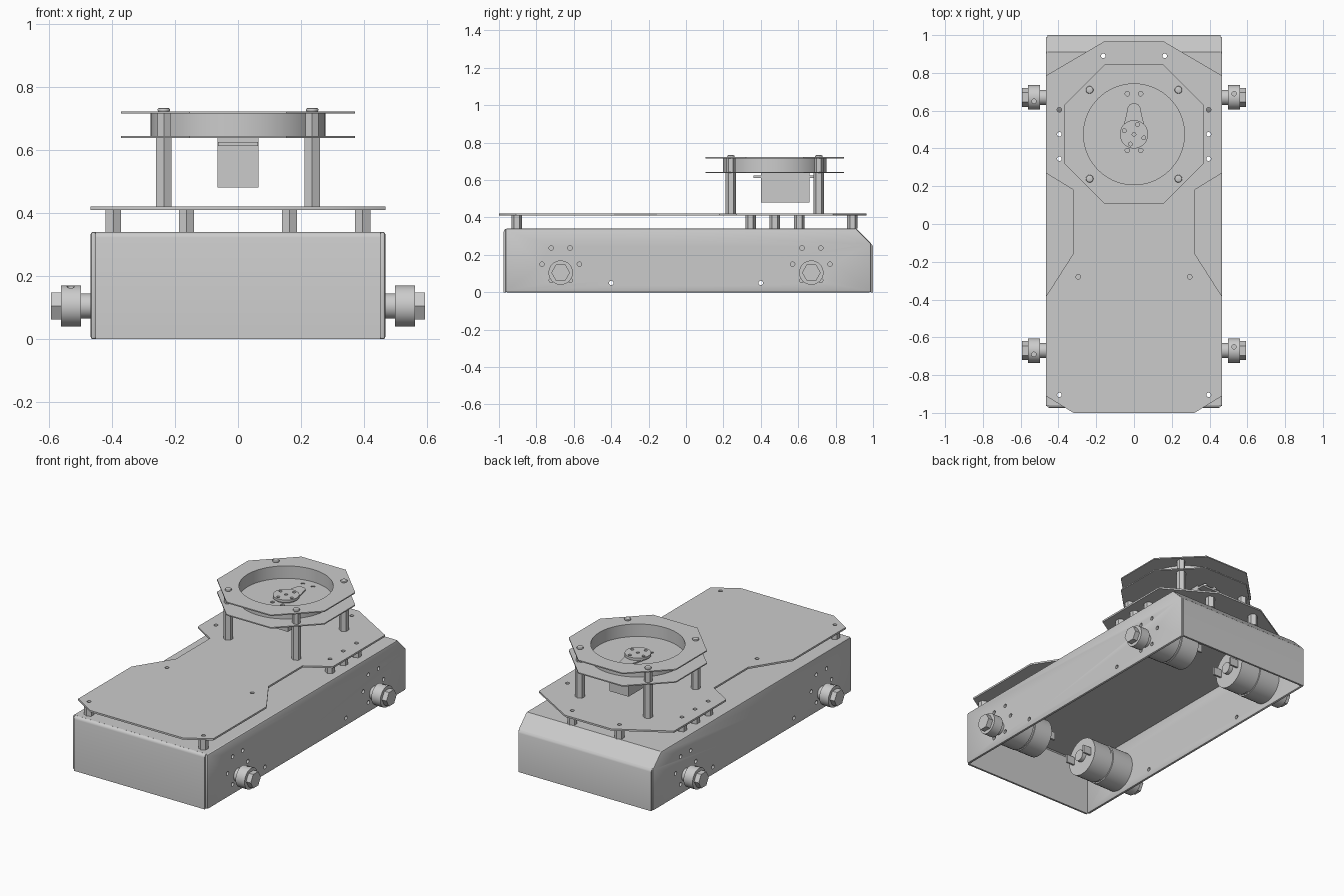
import bpy, bmesh
from math import radians, cos, sin, pi
from mathutils import Matrix, Vector

if "Cube" in bpy.data.objects:
    bpy.data.objects.remove(bpy.data.objects["Cube"])

TONE = (0.6, 0.6, 0.6, 1)
grey = bpy.data.materials.new("plain_grey")
grey.use_nodes = True
grey.diffuse_color = TONE
grey.node_tree.nodes["Principled BSDF"].inputs["Base Color"].default_value = TONE
parts = []


def finish(name, bm):
    bmesh.ops.recalc_face_normals(bm, faces=bm.faces)
    mesh = bpy.data.meshes.new(name)
    bm.to_mesh(mesh)
    bm.free()
    mesh.materials.append(grey)
    obj = bpy.data.objects.new(name, mesh)
    bpy.context.collection.objects.link(obj)
    parts.append(obj)
    return obj


def add_rod(bm, start, end, r, sides=32, turn=0):
    """Cylinder or regular prism between two points."""
    a, b = Vector(start), Vector(end)
    d = b - a
    if abs(d.x) > max(abs(d.y), abs(d.z)):
        rot = Matrix.Rotation(pi / 2, 4, 'Y')
    else:
        rot = Matrix.Identity(4)
    m = Matrix.Translation((a + b) / 2) @ rot @ Matrix.Rotation(turn, 4, 'Z')
    bmesh.ops.create_cone(bm, cap_ends=True, segments=sides, radius1=r, radius2=r,
                          depth=d.length, matrix=m)


def rods(name, spans, r, sides=32, turn=0):
    bm = bmesh.new()
    for a, b in spans:
        add_rod(bm, a, b, r, sides, turn)
    return finish(name, bm)


def box(name, lo, hi):
    lo, hi = Vector(lo), Vector(hi)
    bm = bmesh.new()
    bmesh.ops.create_cube(bm, size=1, matrix=Matrix.Translation((lo + hi) / 2)
                          @ Matrix.Diagonal(hi - lo).to_4x4())
    return finish(name, bm)


def prism(name, points, offset):
    """Closed solid swept from an outline of 3D points."""
    bm = bmesh.new()
    near = [bm.verts.new(p) for p in points]
    far = [bm.verts.new(Vector(p) + Vector(offset)) for p in points]
    bm.faces.new(near)
    bm.faces.new(far[::-1])
    for i in range(len(near)):
        bm.faces.new((near[i - 1], near[i], far[i], far[i - 1]))
    return finish(name, bm)


def across(name, profile, x0, x1):
    """Sweep a (y, z) profile sideways."""
    return prism(name, [(x0, y, z) for y, z in profile], (x1 - x0, 0, 0))


def apply_modifiers(obj):
    bpy.context.view_layer.update()
    mesh = bpy.data.meshes.new_from_object(obj.evaluated_get(bpy.context.evaluated_depsgraph_get()))
    obj.modifiers.clear()
    obj.data = mesh


def round_edges(obj, width):
    mod = obj.modifiers.new("round", 'BEVEL')
    mod.width, mod.segments = width, 2
    apply_modifiers(obj)


def cut(objs, cutter):
    """Subtract a helper from each object, then discard the helper."""
    cutter.hide_render = True
    for o in objs:
        mod = o.modifiers.new("cut", 'BOOLEAN')
        mod.operation, mod.solver, mod.object = 'DIFFERENCE', 'EXACT', cutter
        apply_modifiers(o)
    parts.remove(cutter)
    bpy.data.objects.remove(cutter)


def upright(points, z0, z1):
    return [((x, y, z0), (x, y, z1)) for x, y in points]


SIDES = (-1, 1)
AXLE_Y, AXLE_Z, MOTOR_Z = 0.67, 0.105, 0.15
W = 0.467
TURRET_Y = 0.475
HOLE = 0.012

# Chassis side walls, with sloped rear corner and rounded edges
wall_profile = [(-0.966, 0), (-0.966, 0.34), (0.91, 0.34), (0.99, 0.26), (0.99, 0)]
walls = []
for s, side in ((1, "left"), (-1, "right")):
    wall = across("chassis_wall_" + side, wall_profile, s * 0.449, s * W)
    round_edges(wall, 0.008)
    walls.append(wall)

# Motor mounting holes and small holes in the walls
wall_holes = [(s * AXLE_Y + 0.1 * cos(k * pi / 3), MOTOR_Z + 0.1 * sin(k * pi / 3))
              for s in SIDES for k in range(6)]
wall_holes += [(-0.4, 0.05), (0.4, 0.05)]
cut(walls, rods("wall_hole_cutter", [((-0.6, y, z), (0.6, y, z)) for y, z in wall_holes], HOLE, 16))

# Chassis top sheet with its rear slope, open underneath
chassis_top = across("chassis_top", [(-0.958, 0.34), (0.91, 0.34), (0.99, 0.26), (0.975, 0.258),
                                     (0.905, 0.328), (-0.958, 0.328)], -0.459, 0.459)

# Front and back panels, folded down from the top sheet
fold = [(-0.957 - 0.018 * sin(radians(a)), 0.322 + 0.018 * cos(radians(a))) for a in (0, 30, 60, 90)]
across("chassis_front_panel", fold + [(-0.975, 0), (-0.963, 0), (-0.963, 0.322), (-0.957, 0.328)],
       -0.452, 0.452)
across("chassis_back_panel", [(0.985, 0.265), (0.996, 0.253), (1, 0.243), (1, 0), (0.988, 0), (0.975, 0.26)],
       -0.459, 0.459)

# Deck plate with notched waist
half = [(0.32, -1), (W, -0.91), (W, -0.385), (0.32, -0.155), (0.32, 0.18),
        (W, 0.27), (W, 0.785), (0.16, 0.965)]
outline = half + [(-x, y) for x, y in reversed(half)]
deck = prism("deck_plate", [(x, y, 0.41) for x, y in outline], (0, 0, 0.011))
cut([deck], rods("deck_hole_cutter", upright([(s * 0.295, -0.28) for s in SIDES], 0.38, 0.45), HOLE, 16))

# Short hollow standoffs under the deck
posts = [(s * 0.395, y) for s in SIDES for y in (-0.905, 0.345, TURRET_Y, 0.605)]
posts += [(s * 0.163, 0.89) for s in SIDES]
standoffs = rods("deck_standoffs", upright(posts, 0.34, 0.41), 0.028, 6)
cut([chassis_top, standoffs, deck], rods("bore_cutter", upright(posts, 0.3, 0.45), HOLE, 16))

# Turret: two octagonal plates joined by a ring wall
octagon = 0.37 / cos(pi / 8)
mid = [(0, TURRET_Y)]
lower = rods("turret_lower_plate", upright(mid, 0.637, 0.644), octagon, 8, pi / 8)
upper = rods("turret_upper_plate", upright(mid, 0.715, 0.722), octagon, 8, pi / 8)
ring = rods("turret_ring", upright(mid, 0.644, 0.715), 0.277, 72)
cut([upper, ring], rods("opening_cutter", upright(mid, 0.6, 0.8), 0.267, 72))
cut([lower], rods("plate_hole_cutter", upright([(s * 0.035, y) for s in SIDES for y in (0.39, 0.69)],
                                               0.63, 0.66), HOLE, 16))

# Tall hex standoffs and button screws of the turret
corners = [(sx * 0.235, TURRET_Y + sy * 0.235) for sx in SIDES for sy in SIDES]
rods("turret_standoffs", upright(corners, 0.421, 0.637), 0.028, 6)
rods("turret_spacers", upright(corners, 0.644, 0.715), 0.024, 6)
screws = rods("turret_screws", upright(corners, 0.72, 0.733), 0.02, 20)
round_edges(screws, 0.006)

# Servo hanging below the turret plate, with mounting ears
box("servo_body", (-0.065, 0.4, 0.48), (0.065, 0.66, 0.637))
box("servo_ears", (-0.064, 0.36, 0.612), (0.064, 0.705, 0.624))

# Teardrop gear housing and round horn on top of the servo
arcs = [(TURRET_Y, 0.065, 180), (0.605, 0.035, 0)]
tear = [(r * cos(radians(a0 + t)), y + r * sin(radians(a0 + t)), 0.64)
        for y, r, a0 in arcs for t in range(0, 181, 15)]
prism("servo_gear_housing", tear, (0, 0, 0.012))
horn = rods("servo_horn", upright(mid, 0.652, 0.668), 0.075, 40)
horn_holes = mid + [(0.055 * cos(radians(70 + 90 * k)), TURRET_Y + 0.055 * sin(radians(70 + 90 * k)))
                    for k in range(4)]
cut([horn], rods("horn_hole_cutter", upright(horn_holes, 0.655, 0.7), 0.01, 12))

# Four gear motors with axle hubs
for sx in SIDES:
    side = "left" if sx > 0 else "right"
    for sy in SIDES:
        tag = ("back_" if sy > 0 else "front_") + side
        y = sy * AXLE_Y

        def along(name, x0, x1, z, r, sides=40):
            return rods(tag + name, [((sx * x0, y, z), (sx * x1, y, z))], r, sides)

        along("_gearbox", 0.305, 0.449, MOTOR_Z, 0.12)
        along("_motor_seam", 0.29, 0.305, MOTOR_Z, 0.112)
        along("_motor_can", 0.165, 0.29, MOTOR_Z, 0.117)
        along("_motor_boss", 0.14, 0.165, MOTOR_Z, 0.035)
        for t in SIDES:
            ty = y + t * 0.075
            ends = sorted((sx * 0.11, sx * 0.165))
            box(tag + "_terminal", (ends[0], ty - 0.006, MOTOR_Z - 0.025),
                (ends[1], ty + 0.006, MOTOR_Z + 0.025))
        along("_axle_collar", 0.45, 0.5, AXLE_Z, 0.04)
        hub = along("_hub", 0.498, 0.56, AXLE_Z, 0.065)
        along("_hub_hex", 0.56, 0.592, AXLE_Z, 0.05, 6)
        cut([hub], rods("set_screw_cutter", upright([(sx * 0.53, y + sx * 0.02)], 0.145, 0.2), HOLE, 12))

# Smooth the round surfaces, keep the sheet edges crisp
bpy.ops.object.select_all(action='DESELECT')
for o in parts:
    o.select_set(True)
bpy.context.view_layer.objects.active = parts[0]
bpy.ops.object.shade_smooth_by_angle(angle=radians(32))
